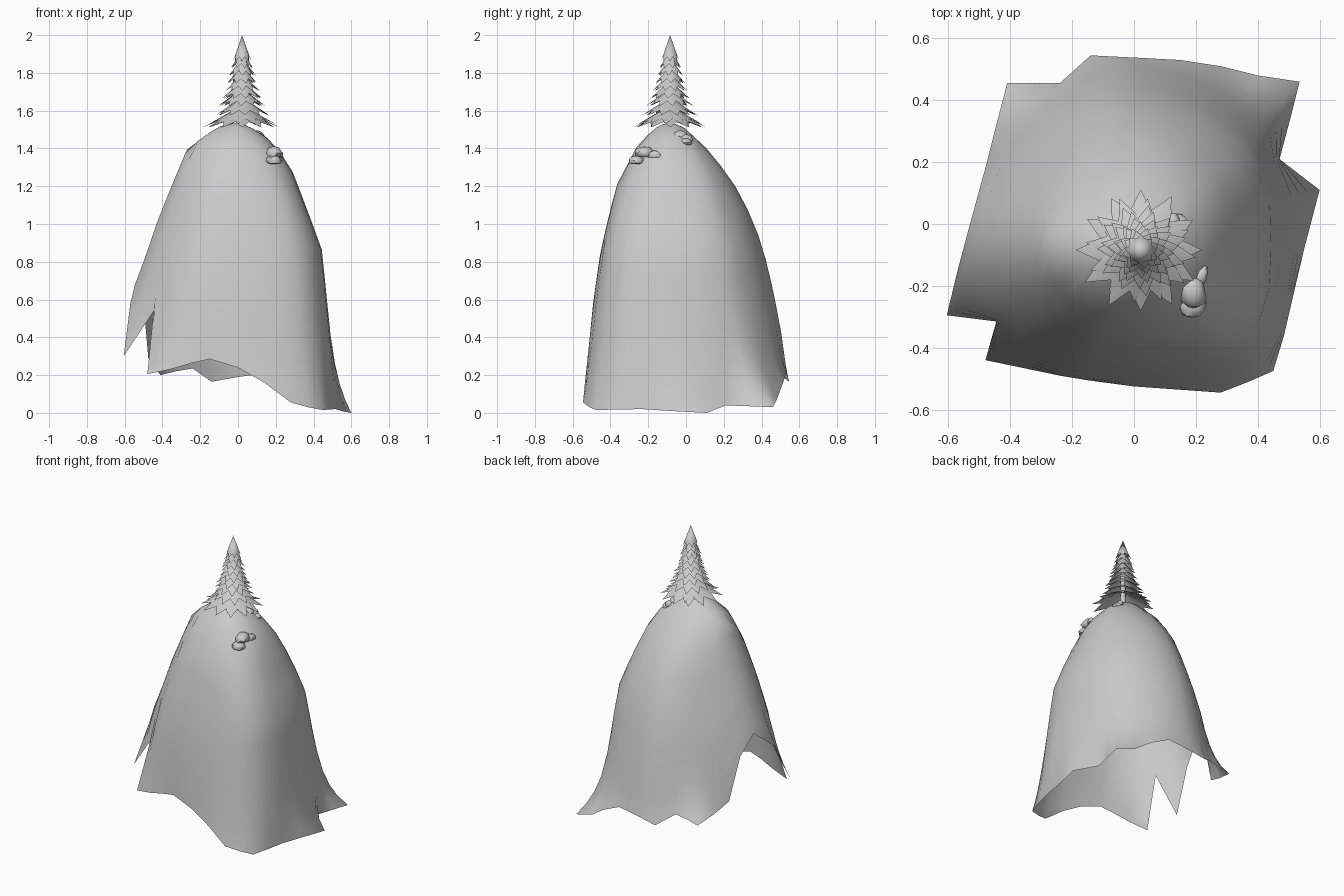
import bpy, bmesh, math, random
from mathutils import Vector, Matrix

if "Cube" in bpy.data.objects:
    bpy.data.objects.remove(bpy.data.objects["Cube"])

random.seed(4)


def make(name, bm, angle=None):
    me = bpy.data.meshes.new(name)
    bm.normal_update()
    bm.to_mesh(me)
    bm.free()
    ob = bpy.data.objects.new(name, me)
    bpy.context.collection.objects.link(ob)
    if angle:
        bpy.ops.object.select_all(action='DESELECT')
        ob.select_set(True)
        bpy.context.view_layer.objects.active = ob
        bpy.ops.object.shade_smooth_by_angle(angle=math.radians(angle))
    return ob


def lerp_table(table, z):
    # table runs from the summit down: (z, distance)
    for (z0, a), (z1, b) in zip(table, table[1:]):
        if z >= z1:
            t = min(1, max(0, (z0 - z) / (z0 - z1)))
            return a + (b - a) * t
    return table[-1][1]


# hill: four side profiles measured from the summit
CX, CY, TOP = 0.0, -0.08, 1.535
LEFT = [(1.535, 0), (1.525, .08), (1.5, .13), (1.4, .275), (1.2, .36), (1.0, .445), (.68, .545), (.3, .575), (0, .59)]
RIGHT = [(1.535, 0), (1.52, .05), (1.48, .13), (1.4, .21), (1.3, .28), (1.08, .365), (.86, .445), (.4, .49), (0, .53)]
FRONT = [(1.535, 0), (1.525, .06), (1.43, .17), (1.2, .29), (.87, .37), (.6, .41), (.2, .45), (0, .465)]
BACK = [(1.535, 0), (1.52, .06), (1.38, .21), (1.22, .33), (1.07, .41), (.9, .48), (.7, .53), (.45, .58), (.2, .61), (0, .63)]


def section(phi, z):
    c, s = math.cos(phi), math.sin(phi)
    ex = lerp_table(RIGHT if c > 0 else LEFT, z)
    ey = lerp_table(BACK if s > 0 else FRONT, z)
    if ex < 1e-6 or ey < 1e-6:
        return Vector((CX, CY))
    # fuller at the front right corner, slimmer at the back left one
    w = math.cos(phi + math.pi / 4)
    v = math.cos(phi - math.pi / 4)
    low = 1 - z / TOP
    p = 2.0 + .3 * low + (1.0 * w if w > 0 else .65 * w) * min(1, low * 3) + .15 * v * (1 - low)
    r = 1 / ((abs(c) / ex) ** p + (abs(s) / ey) ** p) ** (1 / p)
    return Vector((CX + c * r, CY + s * r))


# ragged lower rim of the hill
RIM = [(.60, .11, 0), (.47, .21, .04), (.505, .34, .035), (.535, .46, .03), (.40, .48, .07), (.28, .51, .15),
       (.15, .53, .21), (0, .538, .19), (-.14, .545, .165), (-.24, .455, .235), (-.33, .455, .22),
       (-.41, .455, .2), (-.445, .32, .24), (-.475, .20, .29), (-.50, .11, .58), (-.53, 0, .71),
       (-.57, -.15, .58), (-.605, -.295, .30), (-.445, -.315, .54), (-.48, -.44, .205),
       (-.36, -.465, .23), (-.24, -.49, .265), (-.15, -.505, .285), (0, -.525, .24), (.14, -.535, .16),
       (.28, -.545, .055), (.37, -.51, .03), (.45, -.475, .015), (.485, -.36, .018), (.515, -.23, .02), (.55, -.08, .01)]
LEVELS = [.006, .02, .05, .1, .17, .25, .34, .44, .54, .64, .74, .83, .9, .95, 1]
bm = bmesh.new()
apex = bm.verts.new((CX, CY, TOP))
cols = []
for x, y, z in RIM:
    phi = math.atan2(y - CY, x - CX)
    shift = Vector((x, y)) - section(phi, z)
    # flare sits close to the rim on the right, reaches higher on the left
    power = 9 if x > .2 or y > .4 else 6
    col = []
    for t in LEVELS:
        zz = TOP - (TOP - z) * t
        p = section(phi, zz) + shift * t ** power
        col.append(bm.verts.new((p.x, p.y, zz)))
    cols.append(col)
for i, a in enumerate(cols):
    b = cols[(i + 1) % len(cols)]
    bm.faces.new((apex, a[0], b[0]))
    for k in range(len(LEVELS) - 1):
        bm.faces.new((a[k], a[k + 1], b[k + 1], b[k]))
make("hill", bm, 75)

# tree trunk and pointed top
TX, TY = .022, -.084


def cone(bm, r1, r2, z0, z1, seg):
    bmesh.ops.create_cone(bm, cap_ends=True, segments=seg, radius1=r1, radius2=r2, depth=z1 - z0,
                          matrix=Matrix.Translation((TX, TY, (z0 + z1) / 2)))


bm = bmesh.new()
cone(bm, .018, .012, 1.5, 1.9, 10)
cone(bm, .04, 0, 1.885, 2.0, 16)
make("tree_core", bm, 40)

# tiers of pointed, drooping leaves: tip radius, tip height, leaf count
TIERS = [(.205, 1.512, 12), (.175, 1.53, 12), (.148, 1.575, 11), (.128, 1.625, 11), (.112, 1.665, 10),
         (.096, 1.705, 10), (.084, 1.745, 9), (.073, 1.785, 9), (.062, 1.825, 8), (.052, 1.862, 8)]
bm = bmesh.new()
for k, (r, z, n) in enumerate(TIERS):
    rise = .06 + .15 * r
    for j in range(n):
        a = 2 * math.pi * (j + .5 * (k % 2)) / n + .13 * k
        tip = r * random.uniform(.94, 1.03)
        w = .68 * math.pi * r / n
        rin = .014
        mid = rin + (tip - rin) * .6
        shape = [(rin, -w * .4, rise), (rin, 0, rise + .006), (rin, w * .4, rise),
                 (mid, w, rise * .33), (tip, 0, 0), (mid, -w, rise * .33), (mid, 0, rise * .42)]
        rot = Matrix.Translation((TX, TY, z)) @ Matrix.Rotation(a, 4, 'Z')
        v = [bm.verts.new(rot @ Vector(p)) for p in shape]
        for f in ((0, 5, 6, 1), (1, 6, 3, 2), (5, 4, 6), (6, 4, 3)):
            bm.faces.new([v[m] for m in f])
make("tree_leaves", bm, 60)


# rocks in small piles on the slope: centre, size, turn
def rock(name, loc, size, turn):
    bm = bmesh.new()
    bmesh.ops.create_icosphere(bm, subdivisions=2, radius=1)
    for v in bm.verts:
        v.co *= random.uniform(.88, 1.08)
        v.co.z = max(v.co.z, -.6)
    m = Matrix.Translation(loc) @ Matrix.Rotation(turn, 4, 'Z') @ Matrix.Diagonal((*size, 1))
    bm.transform(m)
    make(name, bm, 40)


rock("lower_rock_top", (.19, -.22, 1.375), (.045, .055, .036), .3)
rock("lower_rock_side", (.215, -.17, 1.365), (.022, .04, .024), -.4)
rock("lower_rock_base", (.19, -.262, 1.335), (.045, .042, .028), .5)
rock("upper_rock_top", (.10, -.03, 1.467), (.042, .038, .028), .8)
rock("upper_rock_side", (.125, .0, 1.45), (.026, .036, .024), -.3)
rock("upper_rock_base", (.14, .0, 1.432), (.034, .032, .024), .2)
